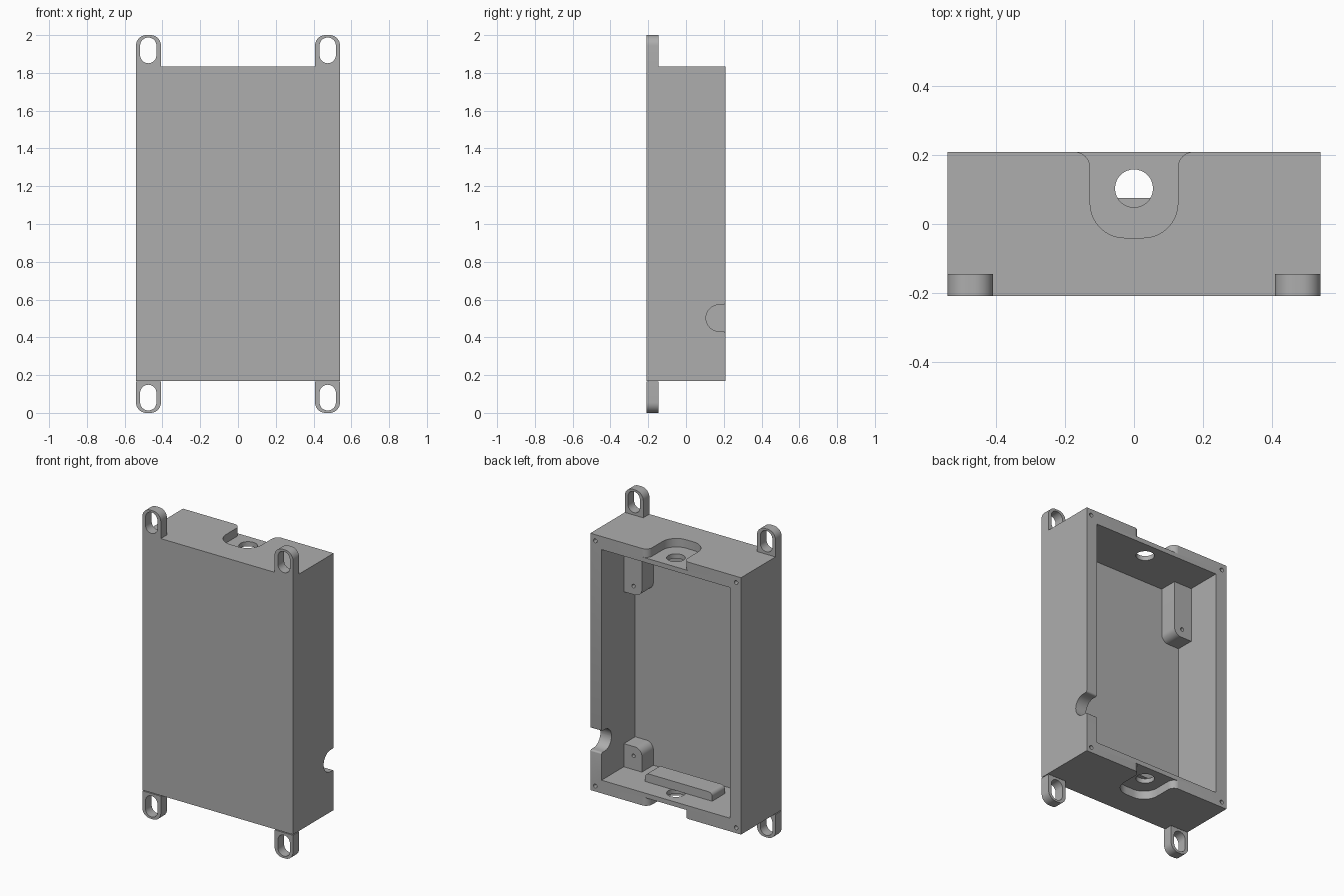
import bpy, bmesh, math
from mathutils import Vector

cube = bpy.data.objects.get("Cube")
if cube:
    bpy.data.objects.remove(cube, do_unlink=True)

gray = bpy.data.materials.new("plain gray")
gray.use_nodes = True
color = (0.42, 0.42, 0.42, 1)
gray.diffuse_color = color
gray.node_tree.nodes["Principled BSDF"].inputs["Base Color"].default_value = color

# Main dimensions
W, D, BOT, TOP = 0.54, 0.208, 0.17, 1.835     # outer shell
IW, FLOOR, IBOT, ITOP = 0.46, -0.137, 0.255, 1.75  # cavity
MID = 1.0


def rounded(corners, steps=10):
    """Outline from (u, v, radius) corners, each filleted."""
    out = []
    n = len(corners)
    for i, (u, v, r) in enumerate(corners):
        p = Vector((u, v))
        if r == 0:
            out.append(p)
            continue
        a = (Vector(corners[i - 1][:2]) - p).normalized()
        b = (Vector(corners[(i + 1) % n][:2]) - p).normalized()
        half = a.angle(b) / 2
        center = p + (a + b).normalized() * r / math.sin(half)
        start = p + a * r / math.tan(half) - center
        end = p + b * r / math.tan(half) - center
        sweep = math.pi - 2 * half
        for k in range(steps + 1):
            t = k / steps
            out.append(center + (start * math.sin((1 - t) * sweep) + end * math.sin(t * sweep)) / math.sin(sweep))
    return out


def rect(u0, u1, v0, v1, r=0):
    return rounded([(u0, v0, r), (u1, v0, r), (u1, v1, r), (u0, v1, r)])


def circle(u, v, r, n=32):
    return [Vector((u + r * math.cos(math.tau * k / n), v + r * math.sin(math.tau * k / n))) for k in range(n)]


def prism(name, outline, axis, lo, hi):
    """Extrude an outline along an axis from lo to hi."""
    place = {"x": lambda p, h: (h, p.x, p.y),
             "y": lambda p, h: (p.x, h, p.y),
             "z": lambda p, h: (p.x, p.y, h)}[axis]
    bm = bmesh.new()
    face = bm.faces.new([bm.verts.new(place(p, lo)) for p in outline])
    ext = bmesh.ops.extrude_face_region(bm, geom=[face])
    verts = [g for g in ext["geom"] if isinstance(g, bmesh.types.BMVert)]
    bmesh.ops.translate(bm, verts=verts, vec=Vector(place(Vector((0, 0)), hi - lo)))
    bmesh.ops.recalc_face_normals(bm, faces=bm.faces)
    mesh = bpy.data.meshes.new(name)
    bm.to_mesh(mesh)
    bm.free()
    mesh.materials.append(gray)
    ob = bpy.data.objects.new(name, mesh)
    bpy.context.collection.objects.link(ob)
    return ob


def cut(target, outline, axis, lo, hi):
    """Subtract a prism from the target."""
    tool = prism("cutter", outline, axis, lo, hi)
    mod = target.modifiers.new("cut", "BOOLEAN")
    mod.operation, mod.solver, mod.object = "DIFFERENCE", "EXACT", tool
    bpy.context.view_layer.objects.active = target
    bpy.ops.object.modifier_apply(modifier=mod.name)
    bpy.data.objects.remove(tool, do_unlink=True)


def flip(z, end):
    """Mirror a height about the middle for the lower end."""
    return z if end > 0 else 2 * MID - z


parts = []

# Open-backed shell
shell = prism("enclosure_shell", rect(-W, W, BOT, TOP), "y", -D, D)
cut(shell, rect(-IW, IW, IBOT, ITOP), "y", FLOOR, D + 0.1)
parts.append(shell)

# Flared recess and cable hole in both ends
rim = D + 0.0005
recess = rounded([(-0.3, rim, 0), (-0.127, rim, 0.045), (-0.127, -0.04, 0.1), (0.127, -0.04, 0.1),
                  (0.127, rim, 0.045), (0.3, rim, 0), (0.3, 0.3, 0), (-0.3, 0.3, 0)])
for lo, hi, hole_lo, hole_hi in ((TOP - 0.055, 2, 1.7, 2), (0, BOT + 0.055, 0, 0.253 + 0.01)):
    cut(shell, recess, "z", lo, hi)
    cut(shell, circle(0, 0.103, 0.055), "z", hole_lo, hole_hi)

# Rounded cable notch in the left wall
notch = rounded([(rim, 0.4, 0), (rim, 0.432, 0.012), (0.106, 0.432, 0.0695), (0.106, 0.572, 0.0695),
                 (rim, 0.572, 0.012), (rim, 0.6, 0), (0.3, 0.6, 0), (0.3, 0.4, 0)])
cut(shell, notch, "x", IW - 0.05, W + 0.1)

for side in (1, -1):
    for end in (1, -1):
        tag = ("left" if side > 0 else "right") + ("_upper" if end > 0 else "_lower")

        # Screw hole in the rim
        cut(shell, circle(side * 0.505, flip(1.795, end), 0.013, 20), "y", D - 0.1, D + 0.1)

        # Slotted mounting ear
        x0, x1 = side * 0.408, side * W
        base, tip = flip(TOP, end), flip(2.0, end)
        ear = prism("mounting_ear_" + tag,
                    rounded([(x0, base, 0), (x1, base, 0), (x1, tip, 0.055), (x0, tip, 0.055)]),
                    "y", -D, -0.145)
        cut(ear, rect(side * 0.475 - 0.043, side * 0.475 + 0.043,
                      min(flip(1.851, end), flip(1.987, end)),
                      max(flip(1.851, end), flip(1.987, end)), 0.0425), "y", -0.3, 0)
        parts.append(ear)

        # Board post with a pilot hole, rounded at its free corner
        root, free, hole = (ITOP, 1.39, 1.445) if end > 0 else (IBOT, 0.405, 0.345)
        post = prism("board_post_" + tag,
                     rounded([(side * IW, root, 0), (side * IW, free, 0),
                              (side * 0.33, free, 0.05), (side * 0.33, root, 0)]),
                     "y", FLOOR, -0.02)
        cut(post, circle(side * 0.39, hole, 0.012, 20), "y", -0.1, 0)
        parts.append(post)

# Raised bar on the lower inner wall
parts.append(prism("inner_bar",
                   rounded([(-0.24, IBOT, 0), (0.24, IBOT, 0), (0.24, 0.31, 0.025), (-0.24, 0.31, 0.025)]),
                   "y", -0.055, 0.075))

# Smooth curved walls, keep edges crisp
bpy.ops.object.select_all(action="DESELECT")
for ob in parts:
    ob.select_set(True)
bpy.context.view_layer.objects.active = shell
bpy.ops.object.shade_smooth_by_angle(angle=math.radians(30))
